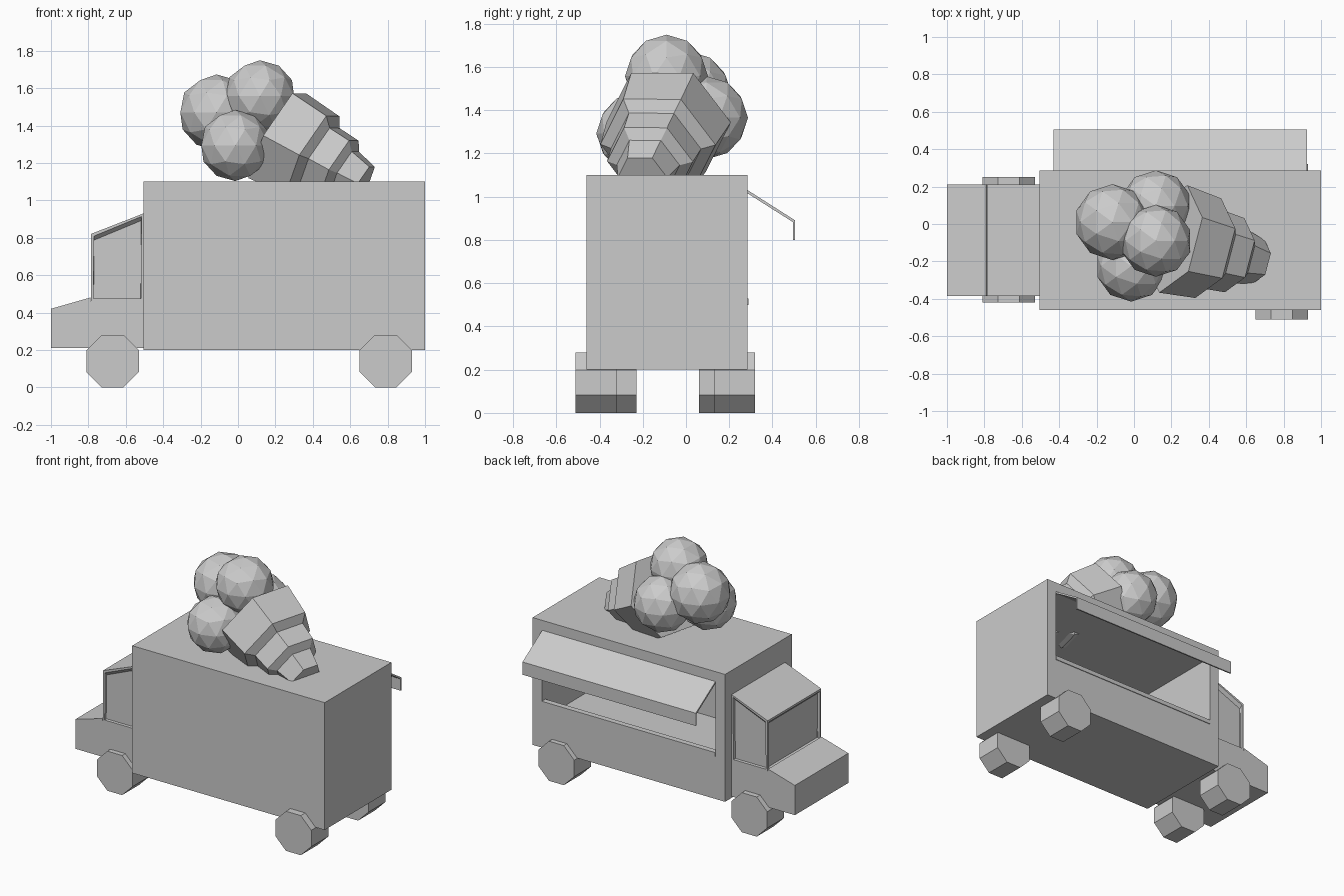
import bpy
import bmesh
import math
from mathutils import Vector, Matrix

old = bpy.data.objects.get("Cube")
if old:
    bpy.data.objects.remove(old, do_unlink=True)

GREY = (0.6, 0.6, 0.6, 1)
grey = bpy.data.materials.new("light grey")
grey.use_nodes = True
grey.diffuse_color = GREY
grey.node_tree.nodes["Principled BSDF"].inputs["Base Color"].default_value = GREY


def finish(name, bm):
    bmesh.ops.recalc_face_normals(bm, faces=bm.faces)
    mesh = bpy.data.meshes.new(name)
    bm.to_mesh(mesh)
    bm.free()
    mesh.materials.append(grey)
    obj = bpy.data.objects.new(name, mesh)
    bpy.context.collection.objects.link(obj)
    return obj


def loft(rings):
    """Join equal rings of points with quads and cap both ends."""
    bm = bmesh.new()
    loops = [[bm.verts.new(p) for p in ring] for ring in rings]
    n = len(loops[0])
    for a, b in zip(loops, loops[1:]):
        for i in range(n):
            j = (i + 1) % n
            bm.faces.new((a[i], a[j], b[j], b[i]))
    bm.faces.new(loops[0])
    bm.faces.new(loops[-1])
    return bm


def rect(y, x0, x1, z0, z1):
    return [(x0, y, z0), (x1, y, z0), (x1, y, z1), (x0, y, z1)]


def side_prism(profile, y0, y1):
    return loft([[(x, y, z) for x, z in profile] for y in (y0, y1)])


# Cargo box, with the serving hatch folding inwards into a hollow room
outer = (-0.505, 1.0, 0.2, 1.1)
hatch = (-0.43, 0.925, 0.53, 1.02)
room = (-0.43, 0.925, 0.4, 1.02)
finish("cargo_box", loft([
    rect(-0.46, *outer), rect(0.285, *outer),
    rect(0.285, *hatch), rect(0.25, *hatch),
    rect(0.25, *room), rect(-0.37, *room),
]))

# Thin sill under the hatch
finish("hatch_sill", loft([rect(y, -0.43, 0.925, 0.5, 0.53) for y in (0.284, 0.29)]))

# Awning with a hanging lip
awning = [(0.285, 1.03), (0.505, 0.89), (0.505, 0.8),
          (0.495, 0.8), (0.495, 0.882), (0.285, 1.015)]
finish("awning", loft([[(x, y, z) for y, z in awning] for x in (-0.43, 0.925)]))

# Hood and lower cab
CAB_Y = (-0.385, 0.212)
finish("hood", side_prism(
    [(-1, 0.21), (-0.505, 0.21), (-0.505, 0.46), (-0.787, 0.46),
     (-0.79, 0.48), (-1, 0.42)], *CAB_Y))

# Upper cab with recessed side windows and windscreen
bm = side_prism([(-0.787, 0.46), (-0.505, 0.46), (-0.505, 0.93), (-0.787, 0.82)], *CAB_Y)
bmesh.ops.recalc_face_normals(bm, faces=bm.faces)
bm.normal_update()
panes = [f for f in bm.faces if abs(f.normal.y) > 0.9 or f.normal.x < -0.9]
bmesh.ops.inset_individual(bm, faces=panes, thickness=0.02)
bmesh.ops.inset_individual(bm, faces=panes, thickness=0.002, depth=-0.02)
for pane in panes:
    middle = pane.calc_center_median().z
    for v in pane.verts:
        if v.co.z > middle:
            v.co.z -= 0.02
finish("cab", bm)

# Octagonal wheels
for name, x, ys in (("front", -0.67, (-0.325, 0.155)), ("rear", 0.79, (-0.415, 0.225))):
    for side, y in zip(("right", "left"), ys):
        bm = bmesh.new()
        radius = 0.14 / math.cos(math.pi / 8)
        place = (Matrix.Translation((x, y, 0.14)) @ Matrix.Rotation(math.pi / 2, 4, "X")
                 @ Matrix.Rotation(math.pi / 8, 4, "Z"))
        bmesh.ops.create_cone(bm, cap_ends=True, segments=8, radius1=radius,
                              radius2=radius, depth=0.19, matrix=place)
        finish(f"{name}_{side}_wheel", bm)

# Ice cream scoops
scoops = [(-0.115, 0.01, 1.47, 0.203), (0.117, -0.09, 1.557, 0.192),
          (-0.015, -0.225, 1.293, 0.19), (0.117, 0.095, 1.365, 0.192)]
for i, (x, y, z, r) in enumerate(scoops):
    bm = bmesh.new()
    bmesh.ops.create_icosphere(bm, subdivisions=2, radius=r,
                               matrix=Matrix.Translation((x, y, z)))
    finish(f"scoop_{i + 1}", bm)

# Stepped hexagonal wafer cone lying on the roof
axis = Vector((0.852, -0.225, -0.474)).normalized()
across = axis.cross(Vector((0.46, -0.115, 0.885))).normalized()
up = across.cross(axis)
start = Vector((0.21, -0.08, 1.345))
steps = [(0, 0.297), (0.22, 0.275), (0.26, 0.215), (0.385, 0.205), (0.42, 0.15), (0.54, 0.118)]
finish("wafer_cone", loft([
    [start + axis * t + (across * math.cos(k * math.pi / 3)
                         + up * math.sin(k * math.pi / 3)) * r for k in range(6)]
    for t, r in steps]))
